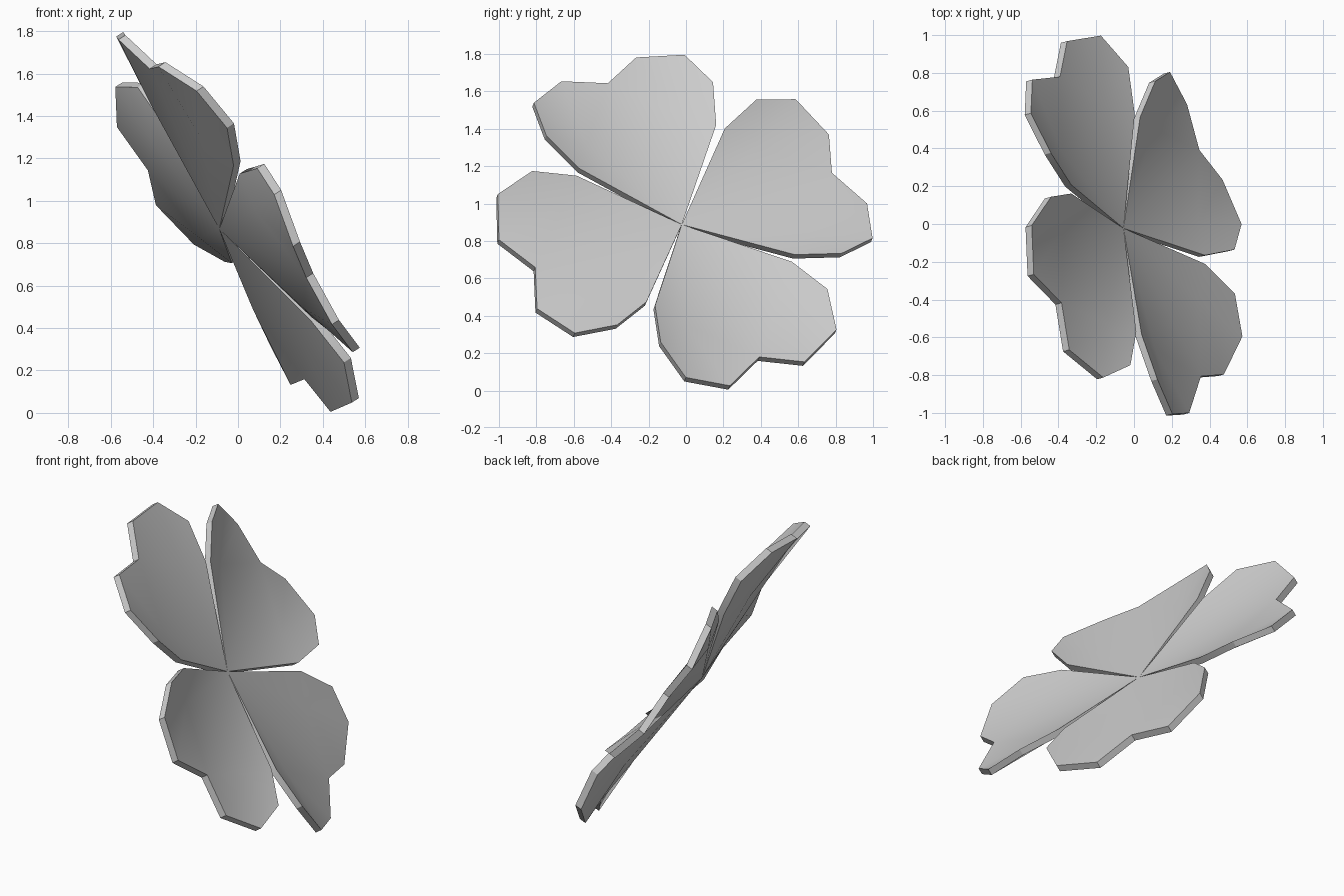
import bpy, bmesh, math
from mathutils import Vector, Matrix

if "Cube" in bpy.data.objects:
    bpy.data.objects.remove(bpy.data.objects["Cube"])

# Flower frame: two in-plane axes and the facing direction
U = Vector((0.572, -0.301, -0.763)).normalized()
V = Vector((0.0, 0.925, -0.38))
V = (V - U * V.dot(U)).normalized()
W = U.cross(V)
FRAME = Matrix((U, V, W)).transposed().to_4x4()
FRAME.translation = Vector((-0.072, -0.027, 0.877))
THICK = 0.04

# Half of a heart-shaped leaf: (along, across, height); the other half mirrors it
HALF = [(0.62, 0.025, 0.095), (0.85, 0.125, 0.125),
        (0.975, 0.32, 0.085), (0.88, 0.555, 0.03)]
NOTCH = (0.645, 0.645, 0.045)
FOLD = (0.63, 0.22, 0.045)


def swap(p):
    return (p[1], p[0], p[2])


mat = bpy.data.materials.new("leaf_grey")
mat.diffuse_color = (0.6, 0.6, 0.6, 1)
mat.use_nodes = True
mat.node_tree.nodes["Principled BSDF"].inputs["Base Color"].default_value = mat.diffuse_color


def leaf(name, su, sv):
    # 0 centre, 1-4 half rim, 5 notch, 6-9 other rim, 10 and 11 folds
    pts = ([(0, 0, 0)] + HALF + [NOTCH] + [swap(p) for p in reversed(HALF)]
           + [FOLD, swap(FOLD)])
    faces = [(0, 1, 10), (1, 2, 10), (2, 3, 10), (3, 4, 10), (4, 5, 10), (5, 0, 10),
             (0, 5, 11), (5, 6, 11), (6, 7, 11), (7, 8, 11), (8, 9, 11), (9, 0, 11)]
    bm = bmesh.new()
    sheets = [[bm.verts.new((su * a, sv * b, h + off)) for a, b, h in pts]
              for off in (THICK / 2, -THICK / 2)]
    for sheet in sheets:
        for f in faces:
            bm.faces.new([sheet[i] for i in f])
    # Rim strip around the outline
    top, bottom = sheets
    for i in range(10):
        j = (i + 1) % 10
        bm.faces.new((top[i], top[j], bottom[j], bottom[i]))
    bmesh.ops.recalc_face_normals(bm, faces=bm.faces[:])
    me = bpy.data.meshes.new(name)
    bm.to_mesh(me)
    bm.free()
    me.transform(FRAME)
    me.materials.append(mat)
    ob = bpy.data.objects.new(name, me)
    bpy.context.collection.objects.link(ob)
    bpy.ops.object.select_all(action='DESELECT')
    ob.select_set(True)
    bpy.context.view_layer.objects.active = ob
    bpy.ops.object.shade_smooth_by_angle(angle=math.radians(30))


# Four leaves mirrored around the centre
leaf("upper_front_leaf", -1, -1)
leaf("upper_back_leaf", -1, 1)
leaf("lower_back_leaf", 1, 1)
leaf("lower_front_leaf", 1, -1)
